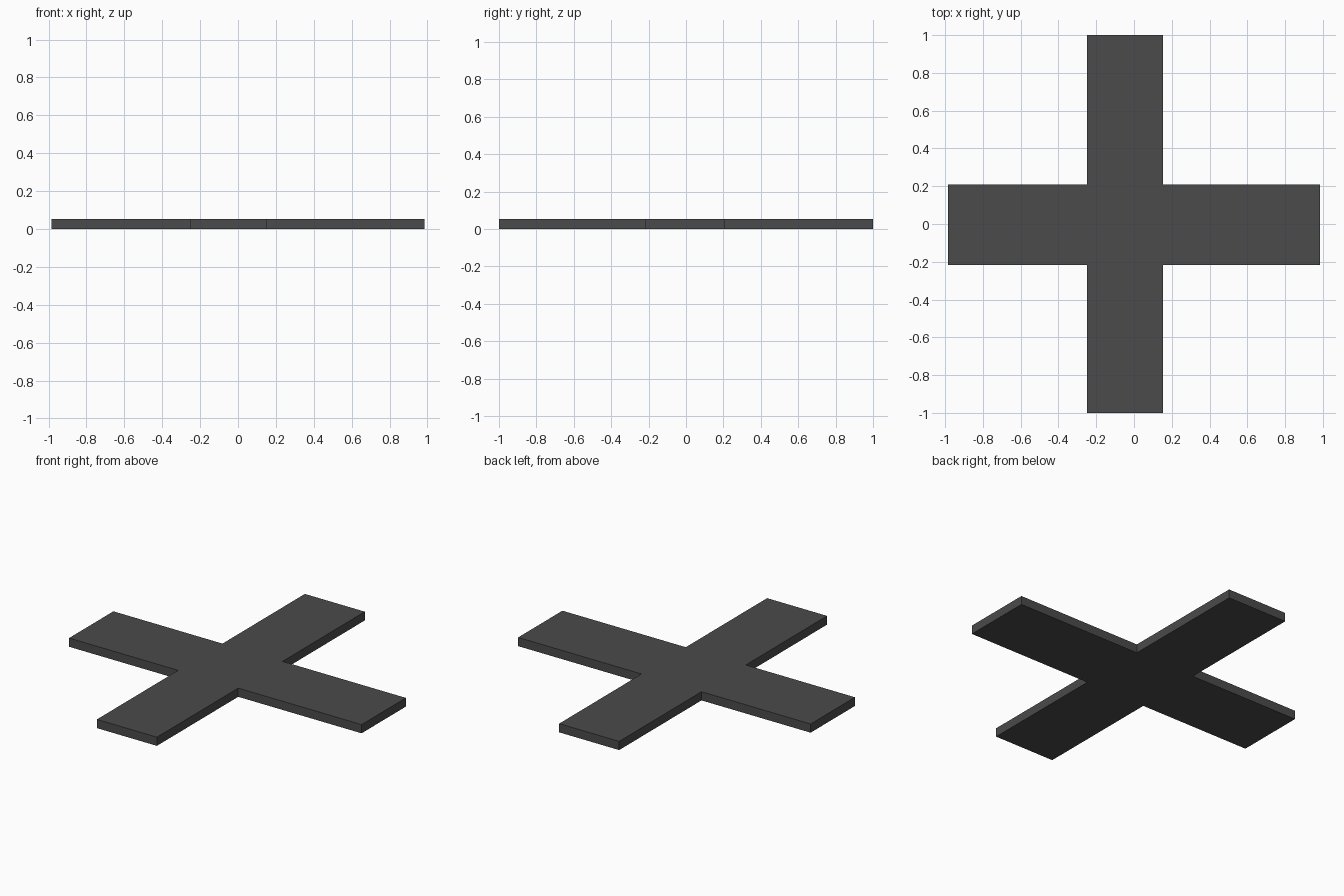
import bpy, bmesh

if "Cube" in bpy.data.objects:
    bpy.data.objects.remove(bpy.data.objects["Cube"])

HEIGHT = 0.053
# Bar extents: the crossing sits slightly off centre
X_END, Y_END = 0.985, 1.0
X0, X1 = -0.25, 0.154
Y0, Y1 = -0.218, 0.208

# Cross outline, counter-clockwise
outline = [
    (X0, -Y_END), (X1, -Y_END), (X1, Y0), (X_END, Y0),
    (X_END, Y1), (X1, Y1), (X1, Y_END), (X0, Y_END),
    (X0, Y1), (-X_END, Y1), (-X_END, Y0), (X0, Y0),
]

# Flat slab extruded from the outline
bm = bmesh.new()
base = bm.faces.new([bm.verts.new((x, y, 0)) for x, y in outline])
top = bmesh.ops.extrude_face_region(bm, geom=[base], use_keep_orig=True)
bmesh.ops.translate(bm, vec=(0, 0, HEIGHT),
                    verts=[v for v in top["geom"] if isinstance(v, bmesh.types.BMVert)])
bmesh.ops.recalc_face_normals(bm, faces=bm.faces)

mesh = bpy.data.meshes.new("cross_slab")
bm.to_mesh(mesh)
bm.free()
slab = bpy.data.objects.new("cross_slab", mesh)
bpy.context.collection.objects.link(slab)

# Dark grey finish
mat = bpy.data.materials.new("dark_grey")
mat.diffuse_color = (0.07, 0.07, 0.07, 1)
mat.use_nodes = True
mat.node_tree.nodes["Principled BSDF"].inputs["Base Color"].default_value = mat.diffuse_color
mesh.materials.append(mat)
